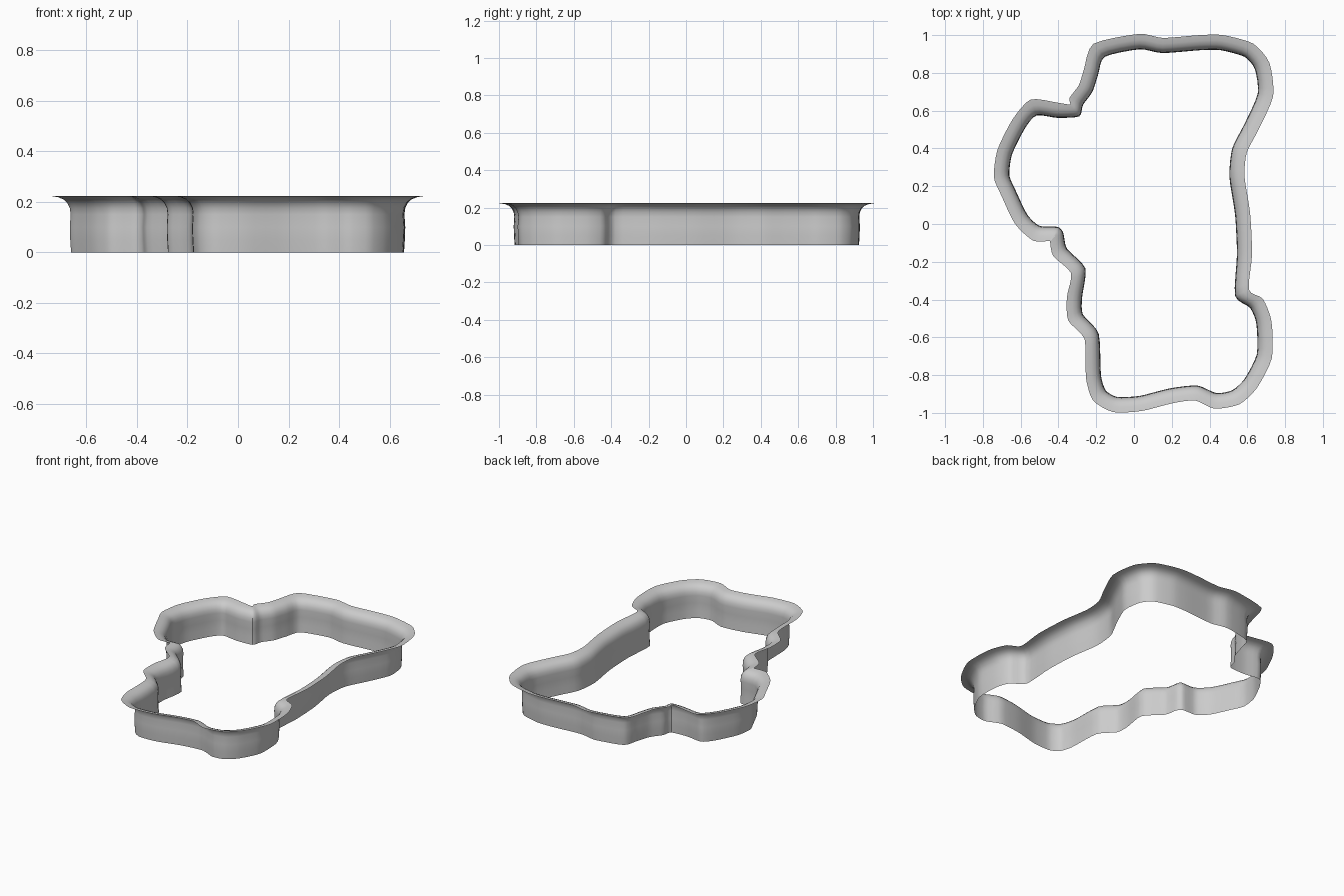
import bpy, bmesh
from mathutils import Vector

if "Cube" in bpy.data.objects:
    bpy.data.objects.remove(bpy.data.objects["Cube"])

# Wall outline seen from above, clockwise from the top left corner
OUTLINE = [
    (-.155, .885), (.03, .925), (.15, .905), (.35, .92), (.46, .92), (.585, .885),
    (.64, .82), (.655, .69), (.585, .53), (.52, .40), (.505, .25), (.535, .05),
    (.545, -.16), (.535, -.38), (.615, -.445), (.648, -.53), (.65, -.69),
    (.585, -.82), (.52, -.88), (.435, -.895), (.335, -.855), (.19, -.87),
    (.03, -.91), (-.09, -.915), (-.15, -.88), (-.175, -.80), (-.187, -.58),
    (-.27, -.48), (-.275, -.39), (-.257, -.235), (-.355, -.13), (-.375, -.045),
    (-.405, -.015), (-.50, -.01), (-.565, .05), (-.63, .185), (-.66, .26),
    (-.645, .37), (-.575, .51), (-.515, .575), (-.405, .562), (-.29, .57),
    (-.27, .63), (-.22, .70), (-.19, .79)]

# Cross-section: (share of flange width, height), upright wall flaring into a rim
SECTION = [(0, 0), (.04, .05), (.06, .10), (.02, .15), (.06, .175),
           (.18, .195), (.36, .209), (.62, .218), (1, .223)]
FLANGE = .08
STEPS = 4


def flange_vector(pts, i):
    p, q, r = pts[i - 1], pts[i], pts[(i + 1) % len(pts)]
    d1, d2 = (q - p).normalized(), (r - q).normalized()
    n1, n2 = Vector((-d1.y, d1.x)), Vector((-d2.y, d2.x))
    n = (n1 + n2).normalized()
    convex = d1.x * d2.y - d1.y * d2.x < 0
    return n * FLANGE * (min(1 / n.dot(n1), 1.3) if convex else 1)


def spline(vals, i, t):
    # cardinal spline with soft tension, keeps corners crisp
    n = len(vals)
    a, b, c, d = (vals[(i + k) % n] for k in (-1, 0, 1, 2))
    limit = (c - b).length
    m1, m2 = (c - a) * .35, (d - b) * .35
    if m1.length > limit:
        m1 = m1.normalized() * limit
    if m2.length > limit:
        m2 = m2.normalized() * limit
    return (b * (2*t**3 - 3*t*t + 1) + m1 * (t**3 - 2*t*t + t)
            + c * (3*t*t - 2*t**3) + m2 * (t**3 - t*t))


pts = [Vector(p) for p in OUTLINE]
outer = [p + flange_vector(pts, i) for i, p in enumerate(pts)]

# Sweep the section around the outline as one thin sheet
bm = bmesh.new()
columns = []
for i in range(len(pts)):
    for s in range(STEPS):
        w, o = spline(pts, i, s / STEPS), spline(outer, i, s / STEPS)
        columns.append([bm.verts.new((*w.lerp(o, f), z)) for f, z in SECTION])
for i, b in enumerate(columns):
    a = columns[i - 1]
    for k in range(len(SECTION) - 1):
        bm.faces.new((b[k], a[k], a[k + 1], b[k + 1]))

mesh = bpy.data.meshes.new("flared_cutter_wall")
bm.to_mesh(mesh)
bm.free()
wall = bpy.data.objects.new("flared_cutter_wall", mesh)
bpy.context.collection.objects.link(wall)
bpy.context.view_layer.objects.active = wall
wall.select_set(True)
bpy.ops.object.shade_smooth_by_angle(angle=.6)
